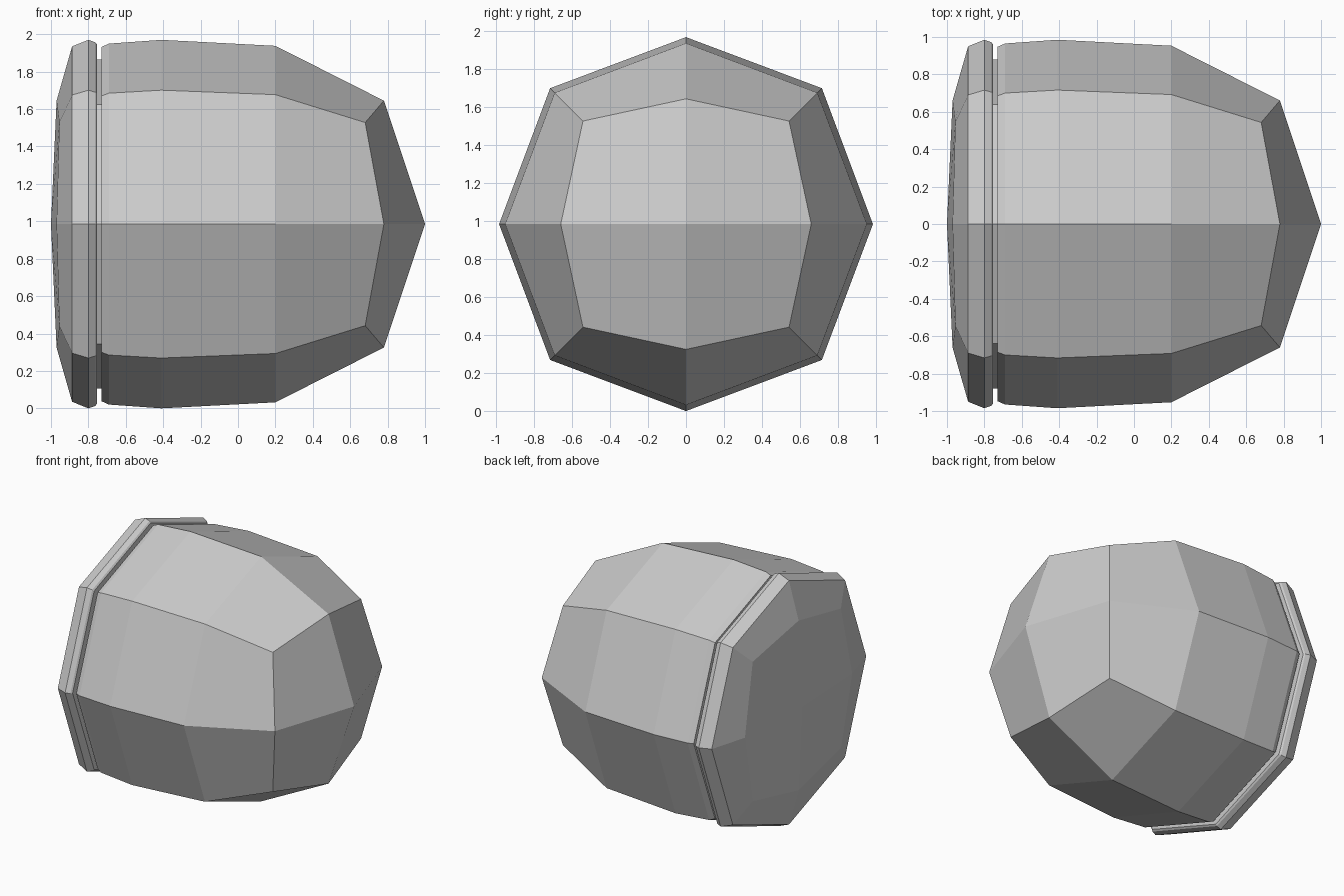
import bpy, bmesh

if "Cube" in bpy.data.objects:
    bpy.data.objects.remove(bpy.data.objects["Cube"])

CZ = 0.985  # height of the long axis


def ring(bm, x_axis, r, x_diag, d):
    """Eight points: on-axis points at radius r, corner points at (d, d)."""
    dirs = [(1, 0), (1, 1), (0, 1), (-1, 1), (-1, 0), (-1, -1), (0, -1), (1, -1)]
    verts = []
    for i, (a, b) in enumerate(dirs):
        x, s = (x_diag, d) if i % 2 else (x_axis, r)
        verts.append(bm.verts.new((x, a * s, CZ + b * s)))
    return verts


def shell(name, rings, tip=None):
    """Loft rings along x; an optional tip closes the last ring with four quads."""
    bm = bmesh.new()
    loops = [ring(bm, *r) for r in rings]
    for a, b in zip(loops, loops[1:]):
        for i in range(8):
            j = (i + 1) % 8
            bm.faces.new((a[i], a[j], b[j], b[i]))
    if tip is not None:
        c = bm.verts.new((tip, 0, CZ))
        last = loops[-1]
        for i in range(0, 8, 2):
            bm.faces.new((c, last[i], last[i + 1], last[(i + 2) % 8]))
    bmesh.ops.recalc_face_normals(bm, faces=bm.faces)
    # open shells: make sure normals point away from the axis
    if sum(f.normal.dot(f.calc_center_median() - type(f.normal)((-0.4, 0, CZ)))
           * f.calc_area() for f in bm.faces) < 0:
        bmesh.ops.reverse_faces(bm, faces=bm.faces)
    me = bpy.data.meshes.new(name)
    bm.to_mesh(me)
    bm.free()
    bpy.context.collection.objects.link(bpy.data.objects.new(name, me))


def flat(x, r, d):
    return (x, r, x, d)


# rounded main body
shell("body", [flat(-0.73, 0.88, 0.64), flat(-0.73, 0.947, 0.685),
               flat(-0.69, 0.965, 0.70), flat(-0.41, 0.985, 0.716),
               flat(0.20, 0.953, 0.692), (0.78, 0.66, 0.68, 0.543)], tip=1.0)

# recessed neck in the groove
shell("neck", [flat(-0.753, 0.88, 0.64), flat(-0.73, 0.88, 0.64)])

# shallow lid
shell("lid", [flat(-0.753, 0.88, 0.64), flat(-0.753, 0.96, 0.695),
              flat(-0.763, 0.972, 0.705), flat(-0.80, 0.985, 0.716),
              flat(-0.887, 0.95, 0.69), (-0.97, 0.66, -0.955, 0.543)], tip=-1.0)
